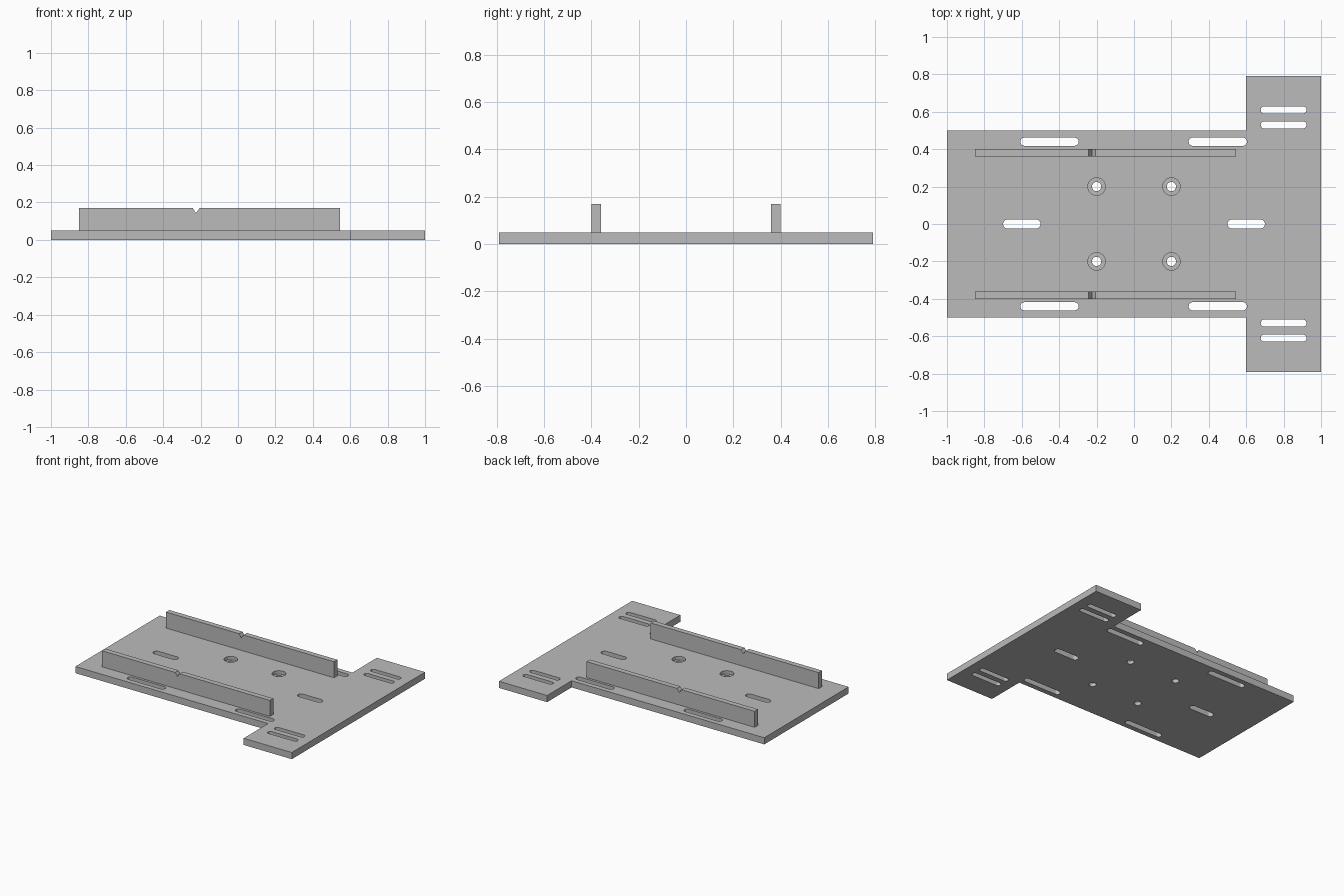
import bpy, bmesh, math

cube = bpy.data.objects.get("Cube")
if cube:
    bpy.data.objects.remove(cube, do_unlink=True)

grey = bpy.data.materials.new("plain grey")
grey.use_nodes = True
colour = (0.5, 0.5, 0.5, 1)
grey.diffuse_color = colour
grey.node_tree.nodes["Principled BSDF"].inputs["Base Color"].default_value = colour

THICK = 0.05


def add_prism(bm, points, offset):
    """Close a flat outline and extrude it along the offset."""
    face = bm.faces.new([bm.verts.new(p) for p in points])
    new = bmesh.ops.extrude_face_region(bm, geom=[face])["geom"]
    verts = [v for v in new if isinstance(v, bmesh.types.BMVert)]
    bmesh.ops.translate(bm, verts=verts, vec=offset)


def make_object(name, outlines, offset):
    bm = bmesh.new()
    for points in outlines:
        add_prism(bm, points, offset)
    bmesh.ops.recalc_face_normals(bm, faces=bm.faces)
    mesh = bpy.data.meshes.new(name)
    bm.to_mesh(mesh)
    bm.free()
    mesh.materials.append(grey)
    obj = bpy.data.objects.new(name, mesh)
    bpy.context.collection.objects.link(obj)
    return obj


def slot(x, y, length, width, z, steps=12):
    """Rounded slot outline; length equal to width gives a circle."""
    r, half = width / 2, (length - width) / 2
    points = []
    for side in (1, -1):
        for i in range(steps + (half > 0)):
            a = math.pi * (i / steps - 0.5) + (0 if side > 0 else math.pi)
            points.append((x + side * half + r * math.cos(a), y + r * math.sin(a), z))
    return points


def cut(target, name, outlines):
    cutter = make_object(name, outlines, (0, 0, 0.2))
    cutter.hide_render = True
    mod = target.modifiers.new(name, "BOOLEAN")
    mod.operation = "DIFFERENCE"
    mod.solver = "EXACT"
    mod.object = cutter
    bpy.context.view_layer.objects.active = target
    bpy.ops.object.modifier_apply(modifier=name)
    bpy.data.objects.remove(cutter, do_unlink=True)


# T-shaped base plate
half = [(1, 0.79), (0.6, 0.79), (0.6, 0.5), (-1, 0.5)]
outline = half + [(x, -y) for x, y in reversed(half)]
plate = make_object("base_plate", [[(x, y, 0) for x, y in outline]], (0, 0, THICK))

# Mounting slots and through holes
below = -0.1
openings = [slot(x, 0, 0.2, 0.048, below) for x in (-0.6, 0.6)]
for s in (-1, 1):
    openings += [slot(x, s * 0.44, 0.312, 0.044, below) for x in (-0.452, 0.448)]
    openings += [slot(0.8, s * y, 0.245, 0.038, below) for y in (0.53, 0.61)]
centres = [(x, y) for x in (-0.2, 0.2) for y in (-0.2, 0.2)]
openings += [slot(x, y, 0.05, 0.05, below) for x, y in centres]
cut(plate, "openings", openings)

# Counterbores around the four holes
cut(plate, "counterbores", [slot(x, y, 0.094, 0.094, THICK / 2) for x, y in centres])

# Upright rails with a small V notch in the top edge
profile = [(-0.85, THICK), (0.545, THICK), (0.545, 0.17), (-0.205, 0.17),
           (-0.225, 0.143), (-0.242, 0.17), (-0.85, 0.17)]
for name, y in (("front_rail", -0.4), ("back_rail", 0.36)):
    make_object(name, [[(x, y, z) for x, z in profile]], (0, 0.04, 0))
